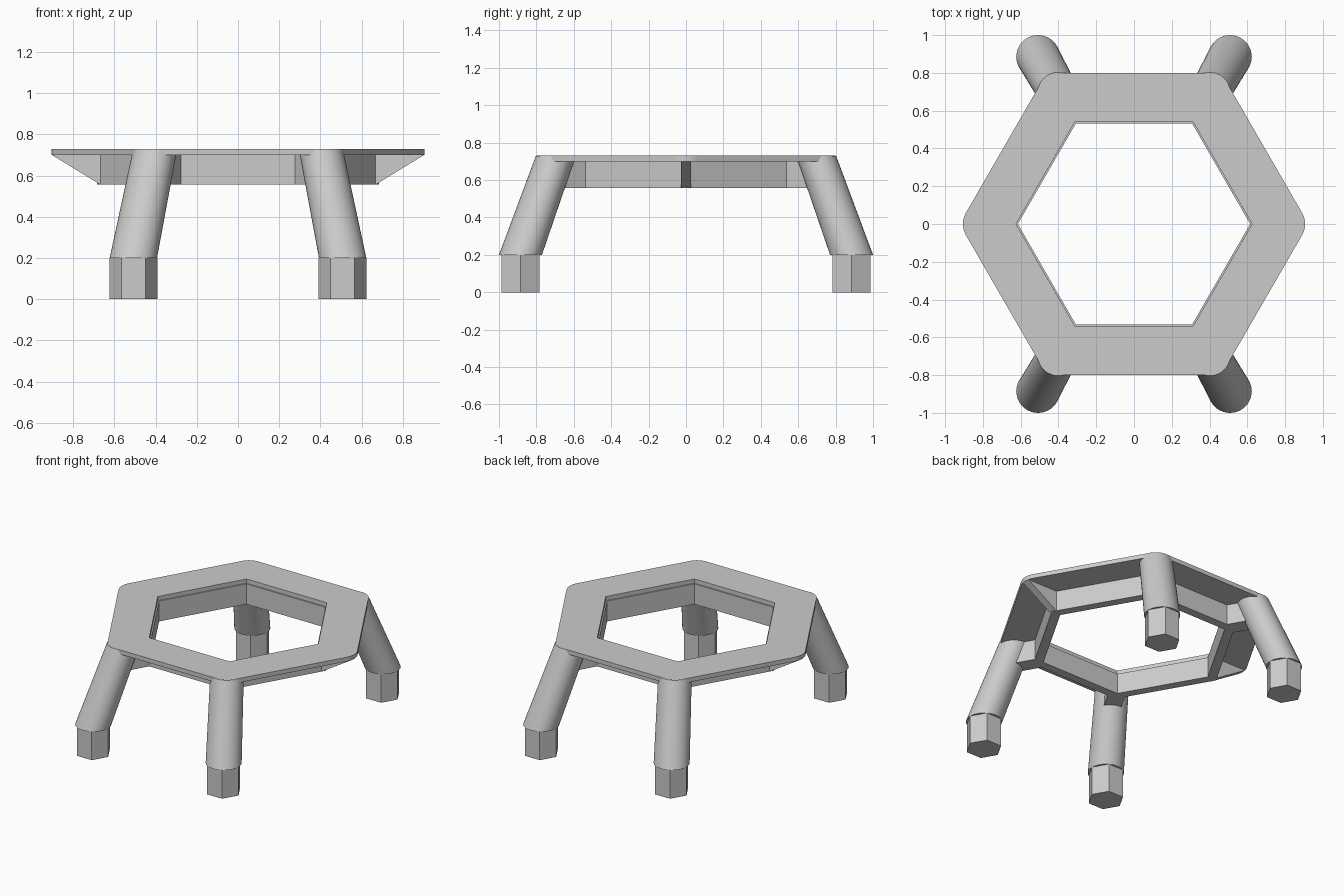
import bpy, bmesh
from math import cos, sin, radians, pi
from mathutils import Matrix, Vector

cube = bpy.data.objects.get("Cube")
if cube:
    bpy.data.objects.remove(cube, do_unlink=True)

grey = bpy.data.materials.new("plain grey")
grey.use_nodes = True
COLOUR = (0.6, 0.6, 0.6, 1)
grey.diffuse_color = COLOUR
grey.node_tree.nodes["Principled BSDF"].inputs["Base Color"].default_value = COLOUR

RIM_TOP, RIM_LOW, WALL_LOW, FOOT_TOP = 0.73, 0.70, 0.557, 0.2


def polar(radius, angle):
    return Vector((radius * cos(angle), radius * sin(angle), 0))


def finish(name, bm, smooth=False):
    bmesh.ops.remove_doubles(bm, verts=bm.verts, dist=1e-5)
    bmesh.ops.recalc_face_normals(bm, faces=bm.faces)
    mesh = bpy.data.meshes.new(name)
    bm.to_mesh(mesh)
    bm.free()
    mesh.materials.append(grey)
    obj = bpy.data.objects.new(name, mesh)
    bpy.context.collection.objects.link(obj)
    if smooth:
        bpy.ops.object.select_all(action="DESELECT")
        obj.select_set(True)
        bpy.context.view_layer.objects.active = obj
        bpy.ops.object.shade_smooth_by_angle(angle=radians(35))
    return obj


def prism(name, polygons, offset, matrix=Matrix()):
    """Extrude flat polygons along an offset into one solid."""
    bm = bmesh.new()
    for poly in polygons:
        bm.faces.new([bm.verts.new(p) for p in poly])
    bmesh.ops.remove_doubles(bm, verts=bm.verts, dist=1e-5)
    base = bm.faces[:]
    new = bmesh.ops.extrude_face_region(bm, geom=base, use_keep_orig=True)["geom"]
    moved = [v for v in new if isinstance(v, bmesh.types.BMVert)]
    bmesh.ops.translate(bm, verts=moved, vec=offset)
    bm.transform(matrix)
    return finish(name, bm)


def hex_ring(outer, inner, fillet, z, steps=6):
    """Six sectors of a hexagonal ring with rounded outer corners."""
    up = Vector((0, 0, z))

    def arc(k, start, end):
        mid = k * pi / 3
        centre = polar(outer - fillet / cos(pi / 6), mid)
        count = steps if fillet else 0
        return [centre + polar(fillet, mid + start + (end - start) * i / count) + up
                for i in range(count + 1)] if fillet else [polar(outer, mid) + up]

    return [arc(k, 0, pi / 6) + arc(k + 1, -pi / 6, 0)
            + [polar(inner, (k + 1) * pi / 3) + up, polar(inner, k * pi / 3) + up]
            for k in range(6)]


# Flat rim and the wall hanging below its opening
prism("rim", hex_ring(0.924, 0.625, 0.12, RIM_LOW), (0, 0, RIM_TOP - RIM_LOW))
prism("inner_wall", hex_ring(0.684, 0.615, 0, WALL_LOW), (0, 0, RIM_LOW - WALL_LOW))


def rib(name, profile, half, angle):
    pts = [Vector((r, -half, z)) for r, z in profile]
    prism(name, [pts], (0, 2 * half, 0), Matrix.Rotation(angle, 4, "Z"))


# Tapered ribs at the side corners
wedge = [(0.64, RIM_LOW), (0.64, WALL_LOW), (0.67, WALL_LOW), (0.903, RIM_LOW)]
rib("left_rib", wedge, 0.027, 0)
rib("right_rib", wedge, 0.027, pi)

# Legs, feet and the blocks tying each leg to the wall
block = [(0.65, RIM_LOW), (0.65, WALL_LOW), (0.81, WALL_LOW), (0.81, RIM_LOW)]
for side, sx in (("left", 1), ("right", -1)):
    for end, sy in (("front", -1), ("back", 1)):
        label = f"{end}_{side}_"
        foot = Vector((sx * 0.508, sy * 0.885, 0))
        top = Vector((sx * 0.402, sy * 0.696, 0))
        angle = sy * (pi / 3 if sx > 0 else 2 * pi / 3)
        rib(label + "block", block, 0.056, angle)

        prism(label + "foot", [[foot + polar(0.116, k * pi / 3) for k in range(6)]],
              (0, 0, FOOT_TOP))

        bm = bmesh.new()
        bmesh.ops.create_cone(bm, cap_ends=True, segments=40, radius1=0.115,
                              radius2=0.107, depth=1)
        for v in bm.verts:
            high = v.co.z > 0
            v.co.z = RIM_TOP - 0.001 if high else FOOT_TOP
            v.co += top if high else foot
        finish(label + "leg", bm, smooth=True)
